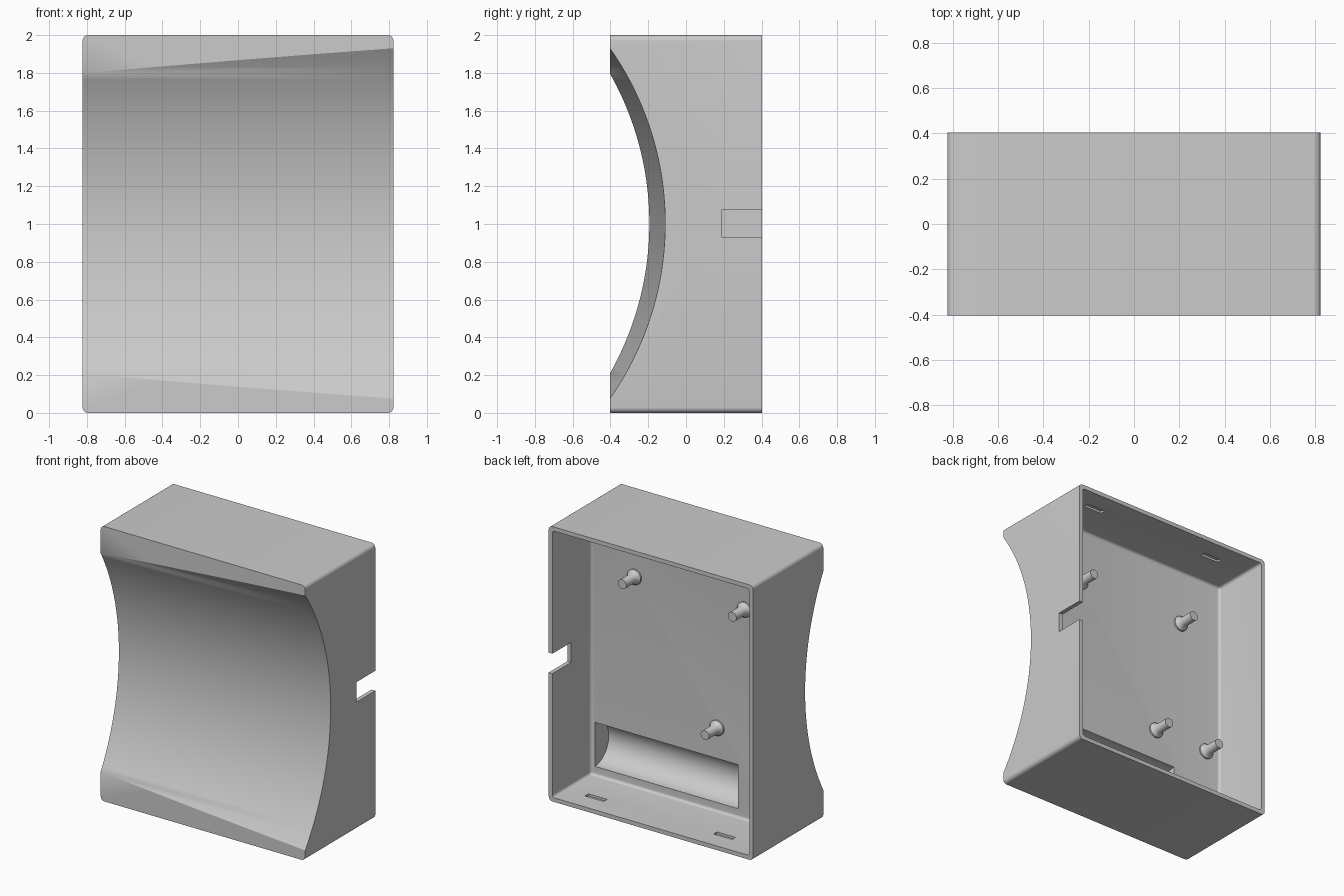
import bpy, bmesh, math
from mathutils import Matrix, Vector

if "Cube" in bpy.data.objects:
    bpy.data.objects.remove(bpy.data.objects["Cube"], do_unlink=True)

W, D, H = 0.823, 0.403, 2.0      # half width, half depth, height
WALL = 0.03
FLOOR_Y = -0.04                  # inner face of the front wall

grey = bpy.data.materials.new("grey_plastic")
grey.use_nodes = True
grey.diffuse_color = (0.6, 0.6, 0.6, 1)
grey.node_tree.nodes["Principled BSDF"].inputs["Base Color"].default_value = (0.6, 0.6, 0.6, 1)


def add_object(name, bm):
    bmesh.ops.recalc_face_normals(bm, faces=bm.faces)
    mesh = bpy.data.meshes.new(name)
    bm.to_mesh(mesh)
    bm.free()
    mesh.materials.append(grey)
    obj = bpy.data.objects.new(name, mesh)
    bpy.context.collection.objects.link(obj)
    return obj


def box(name, low, high, radius=0, only_depth_edges=True):
    """Box between two corners, optionally with rounded edges."""
    low, high = Vector(low), Vector(high)
    bm = bmesh.new()
    bmesh.ops.create_cube(bm, size=1)
    for v in bm.verts:
        v.co = (low + high) / 2 + v.co * (high - low)
    if radius:
        edges = [e for e in bm.edges if not only_depth_edges
                 or abs(e.verts[0].co.y - e.verts[1].co.y) > 0.1]
        bmesh.ops.bevel(bm, geom=edges, offset=radius, segments=6,
                        profile=0.5, affect='EDGES')
    return add_object(name, bm)


def cylinder_x(name, x0, x1, y, z, radius, sides, slope=0):
    """Cylinder along x, whose centre may drift in y by slope."""
    bm = bmesh.new()
    bmesh.ops.create_cone(bm, cap_ends=True, segments=sides, radius1=radius,
                          radius2=radius, depth=x1 - x0,
                          matrix=Matrix.Rotation(math.pi / 2, 4, 'Y'))
    for v in bm.verts:
        v.co += Vector(((x0 + x1) / 2, y, z))
        v.co.y += slope * v.co.x
    return add_object(name, bm)


def cut(target, cutter):
    mod = target.modifiers.new("cut", 'BOOLEAN')
    mod.operation = 'DIFFERENCE'
    mod.solver = 'EXACT'
    mod.object = cutter
    bpy.context.view_layer.objects.active = target
    bpy.ops.object.modifier_apply(modifier=mod.name)
    bpy.data.objects.remove(cutter, do_unlink=True)


def smooth(obj):
    bpy.ops.object.select_all(action='DESELECT')
    obj.select_set(True)
    bpy.context.view_layer.objects.active = obj
    bpy.ops.object.shade_smooth_by_angle(angle=math.radians(30))


# Housing with rounded long edges
housing = box("housing", (-W, -D, 0), (W, D, H), 0.03)

# Slanted concave front
cut(housing, cylinder_x("front_curve", -1.2, 1.2, -1.766, 1.003, 1.614, 256, 0.051))

# Open back cavity with filleted floor
cut(housing, box("cavity", (-W + WALL, FLOOR_Y, WALL), (W - WALL, D + 0.3, H - WALL),
                 0.02, only_depth_edges=False))

# Half-round trough in the cavity floor
cut(housing, cylinder_x("trough", -0.39, 0.762, FLOOR_Y, 0.255, 0.16, 64))

# Cable notch in the left wall
cut(housing, box("notch", (W - 0.1, 0.188, 0.93), (W + 0.1, D + 0.1, 1.075)))

# Blind latch slots in the bottom and top walls
for x in (-0.48, 0.555):
    for z in (WALL, H - WALL):
        cut(housing, box("latch_slot", (x - 0.075, 0.222, z - 0.016),
                         (x + 0.075, 0.262, z + 0.016)))
smooth(housing)

# Mounting posts: flared foot, then a straight pin
PROFILE = [(0.055, -0.01), (0.055, 0.012), (0.042, 0.025), (0.034, 0.045), (0.034, 0.145)]
POSTS = {"upper_left": (0.44, 1.56), "upper_right": (-0.445, 1.56),
         "lower_middle": (-0.225, 0.64), "lower_right": (-0.67, 0.64)}
for label, (px, pz) in POSTS.items():
    bm = bmesh.new()
    rings = []
    for r, h in PROFILE:
        angles = [math.tau * i / 32 for i in range(32)]
        rings.append([bm.verts.new((px + r * math.cos(a), FLOOR_Y + h, pz + r * math.sin(a)))
                      for a in angles])
    for a, b in zip(rings, rings[1:]):
        for i in range(32):
            j = (i + 1) % 32
            bm.faces.new((a[i], a[j], b[j], b[i]))
    bm.faces.new(rings[0])
    bm.faces.new(rings[-1])
    smooth(add_object("mounting_post_" + label, bm))
